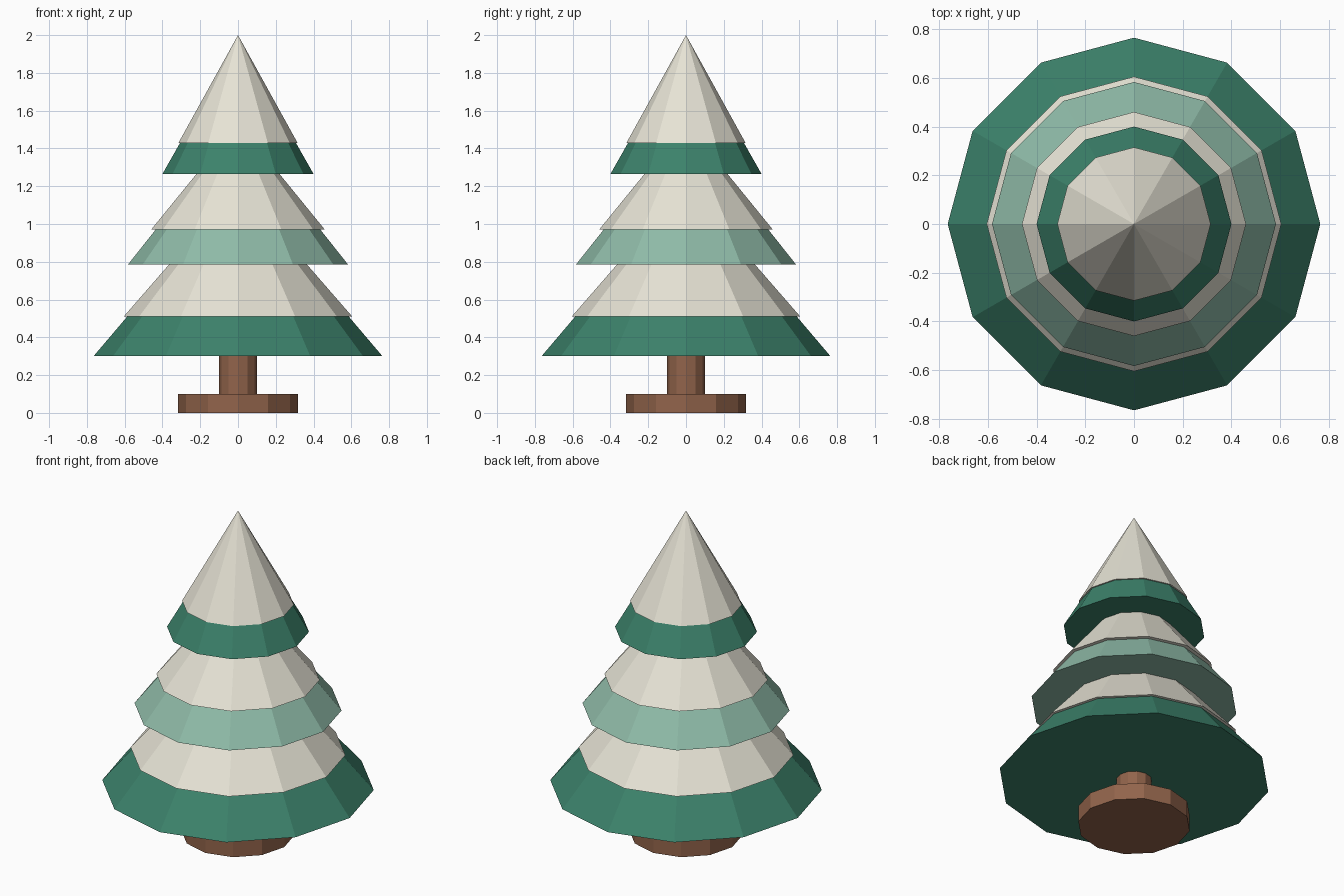
import bpy
import bmesh

SIDES = 12

default = bpy.data.objects.get("Cube")
if default:
    bpy.data.objects.remove(default, do_unlink=True)


def srgb(r, g, b):
    """Turn 0-255 display values into a linear colour."""
    def lin(c):
        c /= 255
        return c / 12.92 if c <= 0.04045 else ((c + 0.055) / 1.055) ** 2.4
    return (lin(r), lin(g), lin(b), 1)


def material(name, colour):
    mat = bpy.data.materials.new(name)
    mat.use_nodes = True
    mat.diffuse_color = colour
    mat.node_tree.nodes["Principled BSDF"].inputs["Base Color"].default_value = colour
    return mat


def frustum(name, z0, z1, r0, r1, mat):
    """Closed flat-faced cone or cylinder standing between two heights."""
    bm = bmesh.new()
    bmesh.ops.create_cone(bm, cap_ends=True, segments=SIDES,
                          radius1=r0, radius2=r1, depth=z1 - z0)
    bmesh.ops.translate(bm, verts=bm.verts, vec=(0, 0, (z0 + z1) / 2))
    bmesh.ops.remove_doubles(bm, verts=bm.verts, dist=0.0001)
    bmesh.ops.recalc_face_normals(bm, faces=bm.faces)
    mesh = bpy.data.meshes.new(name)
    bm.to_mesh(mesh)
    bm.free()
    mesh.materials.append(mat)
    obj = bpy.data.objects.new(name, mesh)
    bpy.context.collection.objects.link(obj)
    return obj


green = material("dark green", srgb(60, 130, 107))
mint = material("pale green", srgb(143, 187, 168))
snow = material("snow", srgb(230, 227, 213))
wood = material("brown wood", srgb(146, 100, 75))

# Stand and trunk
frustum("stand", 0, 0.1, 0.317, 0.317, wood)
frustum("trunk", 0.08, 0.34, 0.1, 0.1, wood)

# Tiers: name, leaf colour, leaf (base z, radius, tip z), snow (base z, radius, tip z)
tiers = [
    ("lower", green, (0.3, 0.765, 1.2), (0.51, 0.605, 1.205)),
    ("middle", mint, (0.785, 0.583, 1.52), (0.97, 0.46, 1.535)),
    ("top", green, (1.265, 0.4, 1.97), (1.43, 0.315, 2.0)),
]
for name, leaf_mat, leaf, cap in tiers:
    for part, mat, (base, radius, tip) in (("branches", leaf_mat, leaf),
                                           ("snow_cap", snow, cap)):
        frustum(f"{name}_{part}", base, tip, radius, 0, mat)
